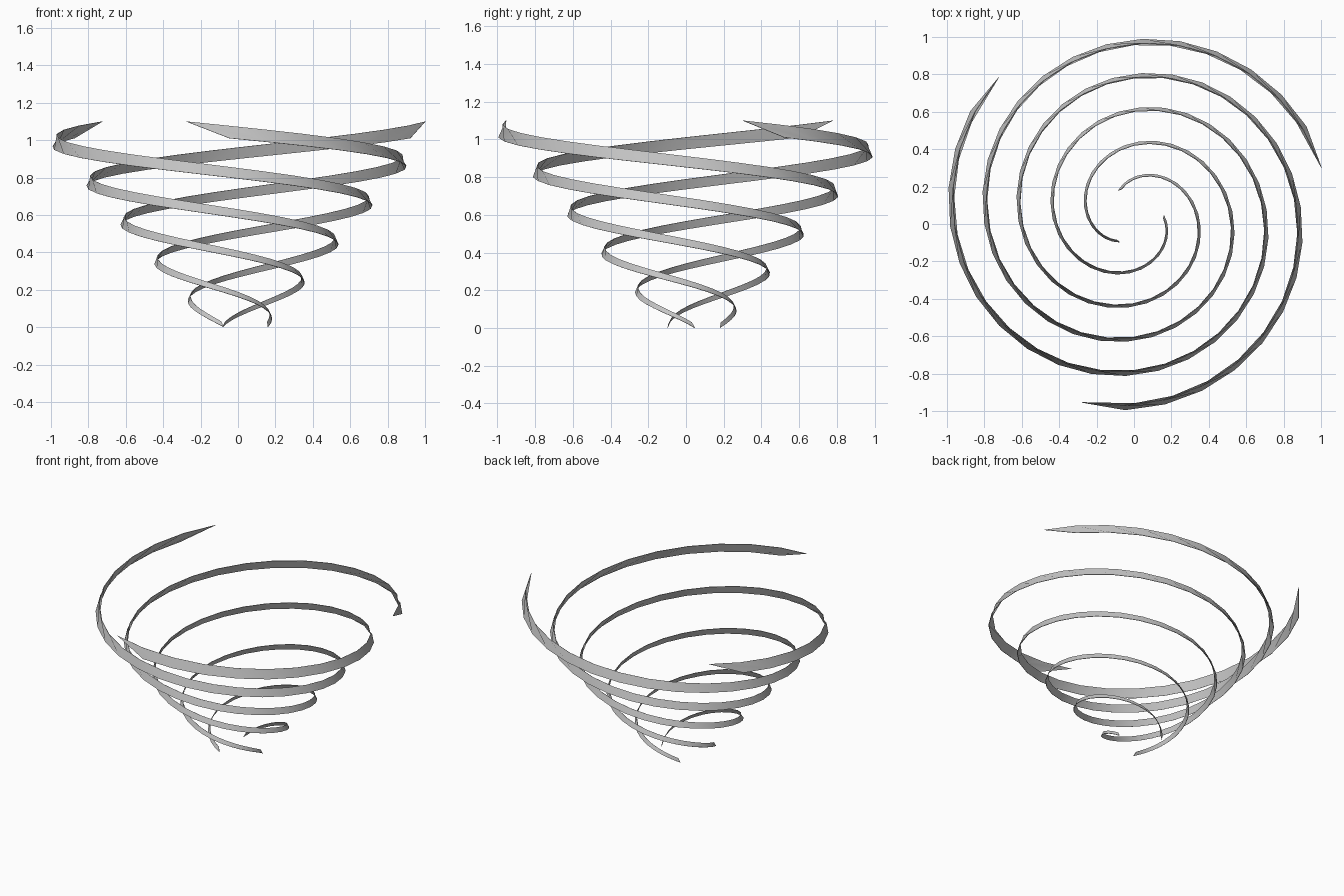
import bpy, math

if "Cube" in bpy.data.objects:
    bpy.data.objects.remove(bpy.data.objects["Cube"])

# One light grey for the whole model
grey = bpy.data.materials.new("light_grey")
grey.diffuse_color = (0.55, 0.55, 0.55, 1)
grey.use_nodes = True
grey.node_tree.nodes["Principled BSDF"].inputs["Base Color"].default_value = grey.diffuse_color

CENTRE_Y = 0.043
STEPS = 48

# Edge ends as (clockwise turn in degrees, radius, height)
LOWER = ((0, 0.160, 0.0), (574, 1.038, 1.01))
UPPER = ((6, 0.157, 0.03), (587, 1.035, 1.10))


def edge_point(edge, t, start):
    turn, r, z = (a + (b - a) * t for a, b in zip(*edge))
    a = math.radians(start - turn)
    return (r * math.cos(a), CENTRE_Y + r * math.sin(a), z)


def ribbon(name, start):
    verts, faces = [], []
    for i in range(STEPS + 1):
        t = i / STEPS
        verts += [edge_point(LOWER, t, start), edge_point(UPPER, t, start)]
    for i in range(STEPS):
        k = 2 * i
        faces.append((k, k + 1, k + 3, k + 2))
    mesh = bpy.data.meshes.new(name)
    mesh.from_pydata(verts, [], faces)
    mesh.materials.append(grey)
    obj = bpy.data.objects.new(name, mesh)
    bpy.context.collection.objects.link(obj)
    # Thin sheet thickness
    mod = obj.modifiers.new("thickness", 'SOLIDIFY')
    mod.thickness = 0.003
    mod.offset = 0
    bpy.ops.object.select_all(action='DESELECT')
    obj.select_set(True)
    bpy.context.view_layer.objects.active = obj
    bpy.ops.object.modifier_apply(modifier=mod.name)
    bpy.ops.object.shade_smooth_by_angle(angle=math.radians(30))


# Three conical spiral ribbons, a third of a turn apart
for n in range(3):
    ribbon(f"spiral_ribbon_{n + 1}", 241.4 + 120 * n)
